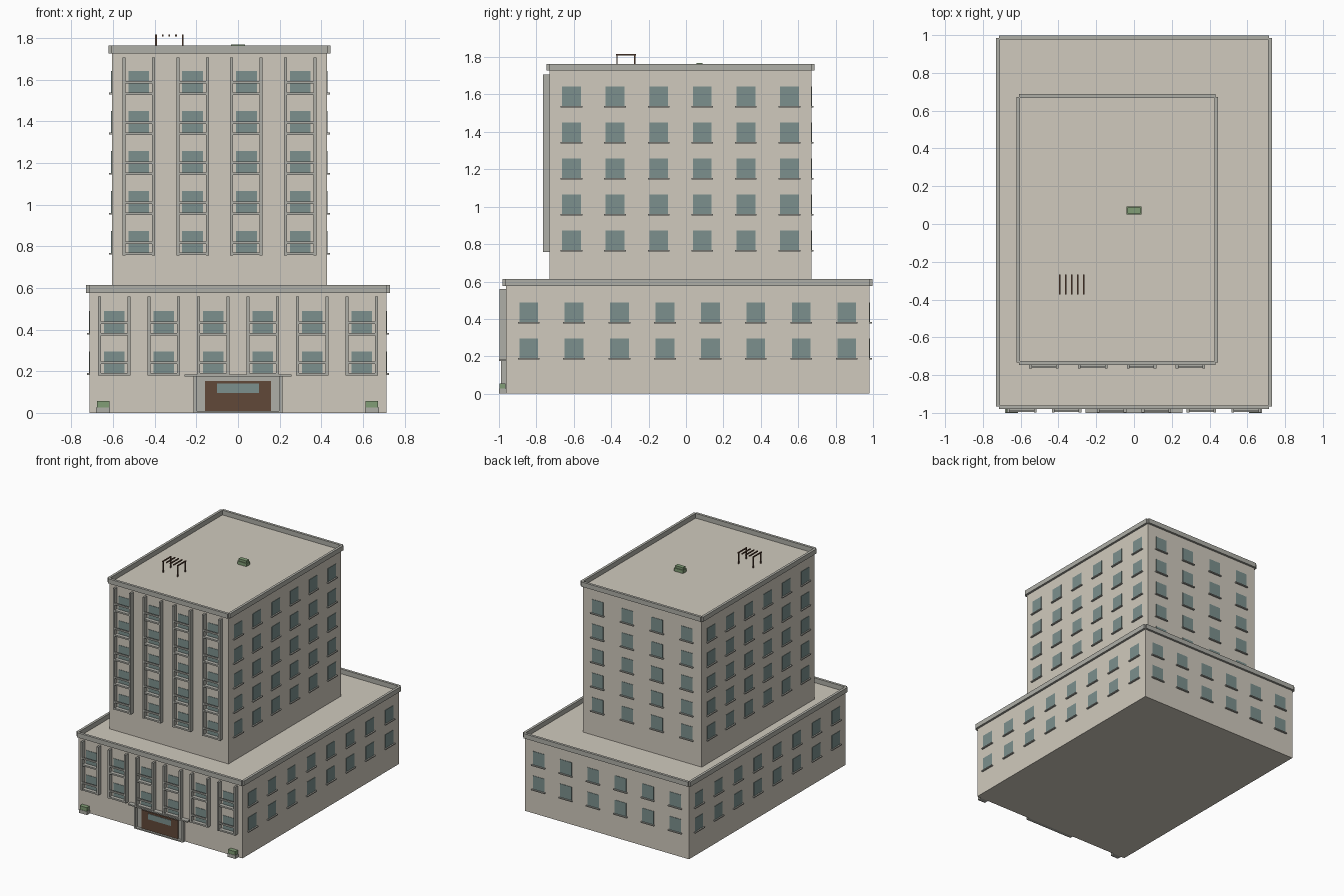
import bpy, bmesh

if "Cube" in bpy.data.objects:
    bpy.data.objects.remove(bpy.data.objects["Cube"])


def material(name, rgb):
    m = bpy.data.materials.new(name)
    m.diffuse_color = (*rgb, 1)
    m.use_nodes = True
    m.node_tree.nodes["Principled BSDF"].inputs["Base Color"].default_value = m.diffuse_color
    return m


WALL = material("wall_beige", (0.63, 0.59, 0.51))
TRIM = material("trim_grey", (0.43, 0.43, 0.39))
GLASS = material("window_glass", (0.20, 0.28, 0.27))
WOOD = material("brown_wood", (0.12, 0.065, 0.04))
LEAF = material("plant_green", (0.22, 0.34, 0.18))


def boxes(name, mat, spans):
    """One object from boxes given as (x0, x1, y0, y1, z0, z1)."""
    bm = bmesh.new()
    for x0, x1, y0, y1, z0, z1 in spans:
        verts = bmesh.ops.create_cube(bm, size=1)["verts"]
        for v in verts:
            v.co.x = x1 if v.co.x > 0 else x0
            v.co.y = y1 if v.co.y > 0 else y0
            v.co.z = z1 if v.co.z > 0 else z0
    me = bpy.data.meshes.new(name)
    bm.to_mesh(me)
    bm.free()
    ob = bpy.data.objects.new(name, me)
    bpy.context.collection.objects.link(ob)
    me.materials.append(mat)
    return ob


def centres(a, b, n):
    return [a + (b - a) * (i + 0.5) / n for i in range(n)]


def block(name, x0, x1, y0, y1, z0, z1, cols, rows, floors, fin_z):
    # Main volume
    boxes(name + "_walls", WALL, [(x0, x1, y0, y1, z0, z1)])

    # Parapet of four strips around the roof edge
    o, i, h = 0.017, 0.003, z1 + 0.037
    boxes(name + "_parapet", TRIM, [
        (x0 - i, x1 + i, y0 - o, y0 + i, z1, h),
        (x0 - i, x1 + i, y1 - i, y1 + o, z1, h),
        (x0 - o, x0 + i, y0 - i, y1 + i, z1, h),
        (x1 - i, x1 + o, y0 - i, y1 + i, z1, h)])

    # Windows on all sides, sills on back and sides
    panes, sills = [], []
    w, s, t, d = 0.05, 0.058, 0.003, 0.013
    xs, ys = centres(x0, x1, cols), centres(y0, y1, rows)
    for z in floors:
        pz, sz = (z, z + 0.106), (z - 0.007, z + 0.001)
        for x in xs:
            panes.append((x - w, x + w, y0 - t, y0 + t, *pz))
            panes.append((x - w, x + w, y1 - t, y1 + t, *pz))
            sills.append((x - s, x + s, y1 - t, y1 + d, *sz))
        for y in ys:
            panes.append((x0 - t, x0 + t, y - w, y + w, *pz))
            panes.append((x1 - t, x1 + t, y - w, y + w, *pz))
            sills.append((x0 - d, x0 + t, y - s, y + s, *sz))
            sills.append((x1 - t, x1 + d, y - s, y + s, *sz))
    boxes(name + "_windows", GLASS, panes)
    boxes(name + "_sills", TRIM, sills)

    # Front balconies: two tall fins, a slab and a rail on each floor
    fins, slabs, rails = [], [], []
    for x in xs:
        for k in (-1, 1):
            c = x + k * 0.071
            fins.append((c - 0.007, c + 0.007, y0 - 0.035, y0 + 0.002, *fin_z))
        for z in floors:
            slabs.append((x - 0.07, x + 0.07, y0 - 0.032, y0 + 0.002, z - 0.01, z + 0.002))
            rails.append((x - 0.07, x + 0.07, y0 - 0.033, y0 - 0.022, z + 0.044, z + 0.056))
    boxes(name + "_balcony_fins", TRIM, fins)
    boxes(name + "_balcony_slabs", TRIM, slabs)
    boxes(name + "_balcony_rails", TRIM, rails)


STEP = 0.1925
ROOF = 1.727
block("podium", -0.713, 0.713, -0.963, 0.981, 0, 0.577, 6, 8,
      [0.19 + STEP * k for k in range(2)], (0.18, 0.56))
block("tower", -0.606, 0.428, -0.729, 0.67, 0.56, ROOF, 4, 6,
      [0.19 + STEP * k for k in range(3, 8)], (0.757, 1.708))

# Entrance
boxes("entrance_surround", TRIM, [
    (-0.20, 0.20, -0.968, -0.96, 0, 0.176),
    (-0.213, -0.197, -0.99, -0.96, 0, 0.176),
    (0.197, 0.213, -0.99, -0.96, 0, 0.176),
    (-0.20, 0.20, -0.99, -0.96, 0, 0.009)])
boxes("entrance_canopy", TRIM, [(-0.258, 0.258, -1.0, -0.96, 0.174, 0.184)])
boxes("entrance_door", WOOD, [(-0.158, 0.158, -0.974, -0.965, 0.009, 0.154)])
boxes("door_glass", GLASS, [(-0.10, 0.10, -0.977, -0.972, 0.096, 0.14)])


# Planters at the front corners and on the roof
def planter(name, x, y, z, w, d):
    boxes(name + "_pot", TRIM, [(x - w, x + w, y - d, y + d, z, z + 0.027)])
    boxes(name + "_plant", LEAF, [(x - w * 0.9, x + w * 0.9, y - d * 0.85, y + d * 0.85,
                                   z + 0.027, z + 0.056)])


planter("left_planter", -0.648, -0.981, 0, 0.034, 0.019)
planter("right_planter", 0.643, -0.981, 0, 0.034, 0.019)
boxes("roof_planter_base", LEAF, [(-0.039, 0.039, 0.049, 0.093, ROOF, ROOF + 0.025)])
boxes("roof_planter_top", LEAF, [(-0.034, 0.034, 0.055, 0.087, ROOF + 0.025, ROOF + 0.042)])

# Roof pergola: four posts and five slats
r = 0.0038
boxes("pergola_posts", WOOD, [
    (x - r, x + r, y - r, y + r, ROOF, 1.812)
    for x in (-0.394, -0.266) for y in (-0.369, -0.273)])
boxes("pergola_slats", WOOD, [
    (x - r, x + r, -0.374, -0.268, 1.809, 1.817)
    for x in [-0.394 + 0.032 * k for k in range(5)]])
